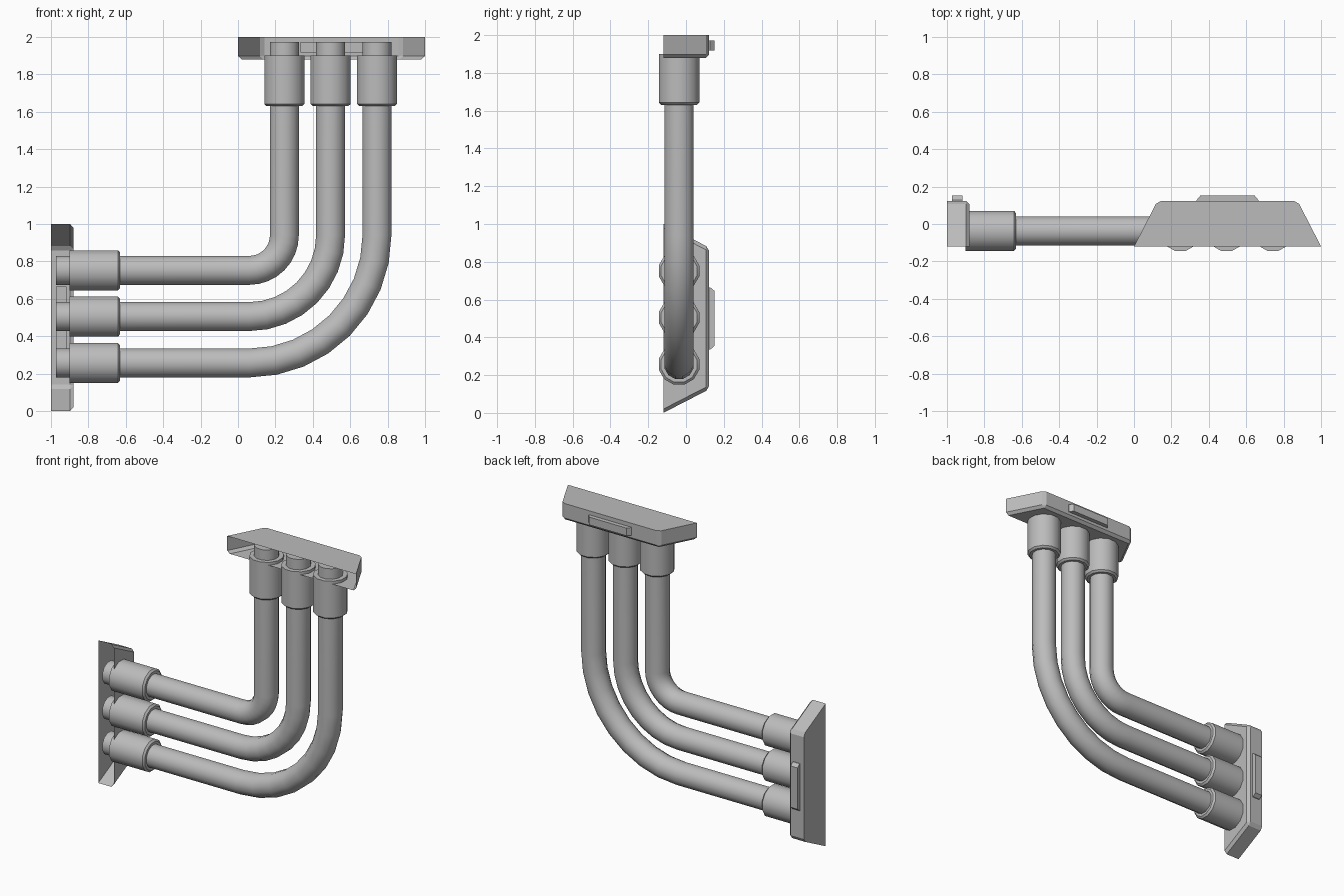
import bpy, bmesh, math
from mathutils import Vector, Matrix

if "Cube" in bpy.data.objects:
    bpy.data.objects.remove(bpy.data.objects["Cube"])

grey = bpy.data.materials.new("plain grey")
grey.use_nodes = True
colour = (0.5, 0.5, 0.5, 1)
grey.diffuse_color = colour
grey.node_tree.nodes["Principled BSDF"].inputs["Base Color"].default_value = colour

SIDES = 12
PIPE_Y = -0.037
LANES = {"inner": 0.248, "middle": 0.495, "outer": 0.743}
BEND = Vector((0.06, 0.94))        # shared centre of the bends in x, z
# Reflection in the diagonal, swapping the top end with the side end
DIAGONAL = Matrix(((0, 0, -1, 1), (0, 1, 0, 0), (-1, 0, 0, 1), (0, 0, 0, 1)))


def finish(bm, name, smooth=False, mirrored=False):
    if mirrored:
        bm.transform(DIAGONAL)
        bmesh.ops.reverse_faces(bm, faces=bm.faces[:])
    mesh = bpy.data.meshes.new(name)
    bm.to_mesh(mesh)
    bm.free()
    mesh.materials.append(grey)
    obj = bpy.data.objects.new(name, mesh)
    bpy.context.collection.objects.link(obj)
    if smooth:
        bpy.ops.object.select_all(action="DESELECT")
        obj.select_set(True)
        bpy.context.view_layer.objects.active = obj
        bpy.ops.object.shade_smooth_by_angle(angle=math.radians(40))
    return obj


def sweep(rings):
    """Skin rings given as (x, z, direction of travel in xz, radius)."""
    bm = bmesh.new()
    loops = []
    for x, z, heading, radius in rings:
        across = Vector((-math.sin(heading), 0, math.cos(heading)))
        loop = []
        for i in range(SIDES):
            a = math.tau * (i + 0.5) / SIDES
            p = Vector((x, PIPE_Y, z)) + radius * (
                math.cos(a) * across + math.sin(a) * Vector((0, 1, 0)))
            loop.append(bm.verts.new(p))
        loops.append(loop)
    for a, b in zip(loops, loops[1:]):
        for i in range(SIDES):
            j = (i + 1) % SIDES
            bm.faces.new((a[i], a[j], b[j], b[i]))
    bm.faces.new(loops[0])
    bm.faces.new(loops[-1])
    bmesh.ops.recalc_face_normals(bm, faces=bm.faces[:])
    return bm


def prism(corners, z0, z1):
    bm = bmesh.new()
    low = bm.faces.new([bm.verts.new((x, y, z0)) for x, y in corners])
    top = bmesh.ops.extrude_face_region(bm, geom=[low], use_keep_orig=True)["geom"]
    for v in top:
        if isinstance(v, bmesh.types.BMVert):
            v.co.z = z1
    bmesh.ops.recalc_face_normals(bm, faces=bm.faces[:])
    return bm


def bracket():
    """Trapezoid housing with chamfered outer edges and an open front."""
    bm = prism([(0, -0.12), (1, -0.12), (0.875, 0.123), (0.125, 0.123)], 1.88, 2)
    edges = [e for e in bm.edges
             if not all(v.co.y < -0.11 for v in e.verts)
             and not all(v.co.z > 1.99 for v in e.verts)]
    bmesh.ops.bevel(bm, geom=edges, offset=0.018, segments=1, affect="EDGES")
    bm.normal_update()
    front = [f for f in bm.faces if f.normal.y < -0.9]
    bmesh.ops.delete(bm, geom=front, context="FACES")
    return bm


def latch():
    """Narrow tab on the back of the housing, narrowing outwards."""
    return prism([(0.335, 0.105), (0.665, 0.105), (0.665, 0.128),
                  (0.645, 0.152), (0.355, 0.152), (0.335, 0.128)], 1.918, 1.972)


# Bent pipes
for name, lane in LANES.items():
    bend_radius = lane - BEND.x
    steps = 8
    path = [(-0.973, 1 - lane, 0, 0.08)]
    for i in range(steps + 1):
        t = math.pi / 2 * i / steps
        path.append((BEND.x + bend_radius * math.sin(t),
                     BEND.y - bend_radius * math.cos(t), t, 0.08))
    path.append((lane, 1.973, math.pi / 2, 0.08))
    finish(sweep(path), name + "_pipe", smooth=True)

# Collars and end housings, at the top and reflected to the side
for end, mirrored in (("top", False), ("side", True)):
    for name, lane in LANES.items():
        up = math.pi / 2
        collar = sweep([(lane, 1.63, up, 0.098), (lane, 1.642, up, 0.111),
                        (lane, 1.9, up, 0.111)])
        finish(collar, f"{end}_{name}_collar", True, mirrored)
    finish(bracket(), end + "_bracket", False, mirrored)
    finish(latch(), end + "_latch", False, mirrored)
